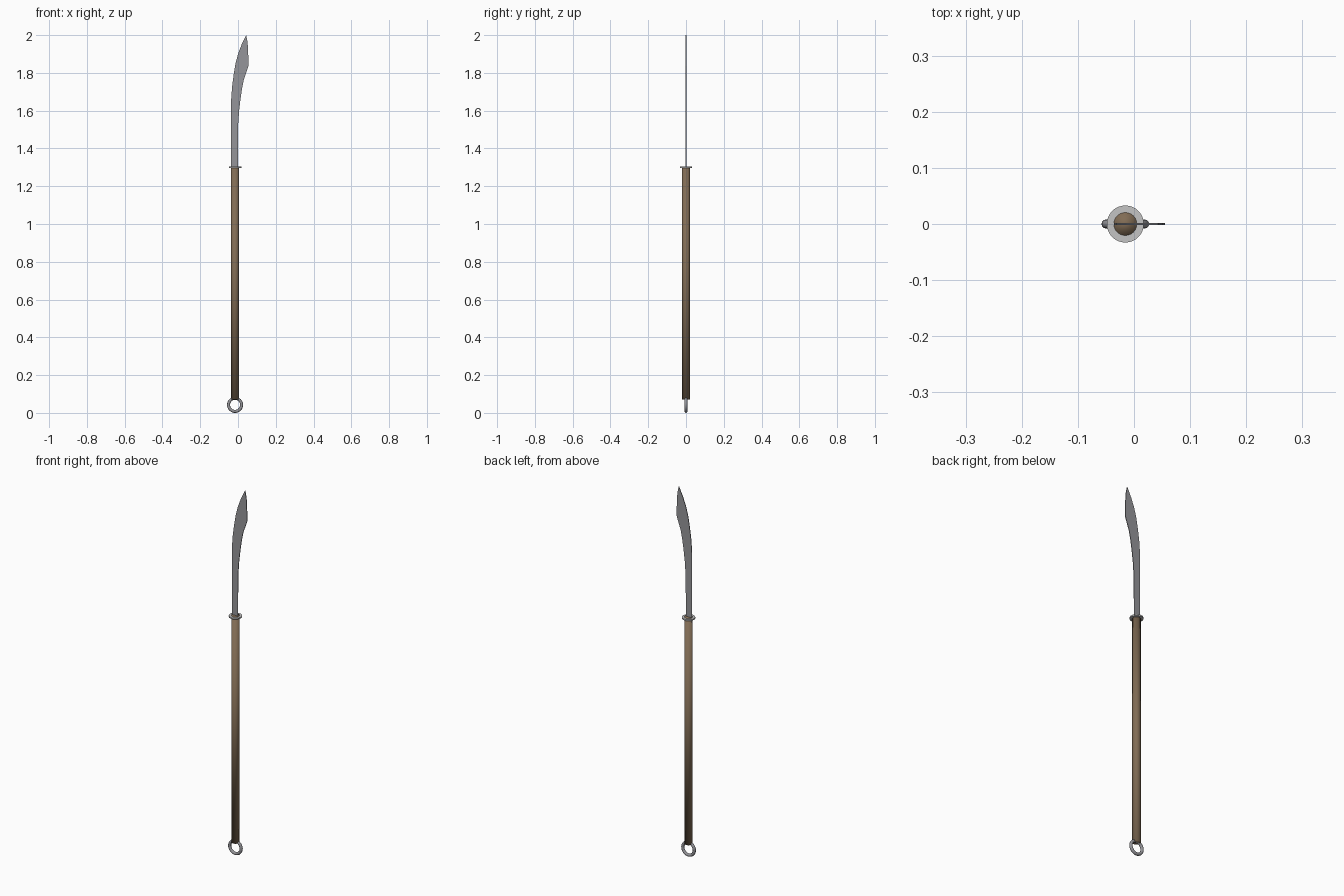
import bpy, bmesh, math

if "Cube" in bpy.data.objects:
    bpy.data.objects.remove(bpy.data.objects["Cube"])

CX = -0.0155  # axis of the pole


def mat(name, c):
    m = bpy.data.materials.new(name)
    m.diffuse_color = (*c, 1)
    m.use_nodes = True
    m.node_tree.nodes["Principled BSDF"].inputs["Base Color"].default_value = m.diffuse_color
    return m


steel = mat("steel", (0.30, 0.30, 0.32))
wood = mat("brown wood", (0.22, 0.15, 0.09))
collar = mat("pale steel", (0.55, 0.55, 0.55))


def finish(name, m):
    o = bpy.context.object
    o.name = name
    o.data.materials.append(m)
    return o


# wooden pole, softly shaded over its caps
bpy.ops.mesh.primitive_cylinder_add(vertices=24, radius=0.0205, depth=1.235,
                                    location=(CX, 0, 0.6875))
finish("pole", wood)
bpy.ops.object.shade_smooth()

# end ring, standing in the xz plane
bpy.ops.mesh.primitive_torus_add(major_radius=0.0345, minor_radius=0.008,
                                 major_segments=32, minor_segments=12,
                                 location=(CX, 0, 0.0425),
                                 rotation=(math.pi / 2, 0, 0))
finish("end_ring", steel)
bpy.ops.object.shade_smooth()

# flat collar ring round the top of the pole
bm = bmesh.new()
N = 32
profile = [(0.020, 1.297), (0.033, 1.297), (0.033, 1.304), (0.020, 1.304)]
rings = [[bm.verts.new((CX + r * math.cos(2 * math.pi * i / N),
                        r * math.sin(2 * math.pi * i / N), z)) for r, z in profile]
         for i in range(N)]
for i in range(N):
    a, b = rings[i], rings[(i + 1) % N]
    for k in range(4):
        j = (k + 1) % 4
        bm.faces.new((a[k], b[k], b[j], a[j]))
bmesh.ops.recalc_face_normals(bm, faces=bm.faces)
me = bpy.data.meshes.new("collar")
bm.to_mesh(me)
ob = bpy.data.objects.new("collar", me)
bpy.context.collection.objects.link(ob)
me.materials.append(collar)

# curved blade: matching spine and edge stations, extruded thin
spine = [(-0.036, 1.28), (-0.036, 1.40), (-0.036, 1.54), (-0.036, 1.66),
         (-0.031, 1.73), (-0.023, 1.79), (-0.013, 1.85), (0.0, 1.90),
         (0.019, 1.95), (0.043, 2.0)]
edge = [(0.0, 1.28), (0.0, 1.40), (0.001, 1.53), (0.006, 1.60),
        (0.013, 1.66), (0.021, 1.715), (0.031, 1.765), (0.055, 1.836),
        (0.055, 1.88), (0.051, 1.96)]
T = 0.0018
bm = bmesh.new()
st = [[bm.verts.new((x, y, z)) for (x, z), y in
       ((s, -T), (e, -T), (e, T), (s, T))] for s, e in zip(spine, edge)]
for a, b in zip(st, st[1:]):
    for k in range(4):
        j = (k + 1) % 4
        bm.faces.new((a[k], a[j], b[j], b[k]))
bm.faces.new(st[0])
bm.faces.new(st[-1])
bmesh.ops.recalc_face_normals(bm, faces=bm.faces)
me = bpy.data.meshes.new("blade")
bm.to_mesh(me)
ob = bpy.data.objects.new("blade", me)
bpy.context.collection.objects.link(ob)
me.materials.append(steel)
